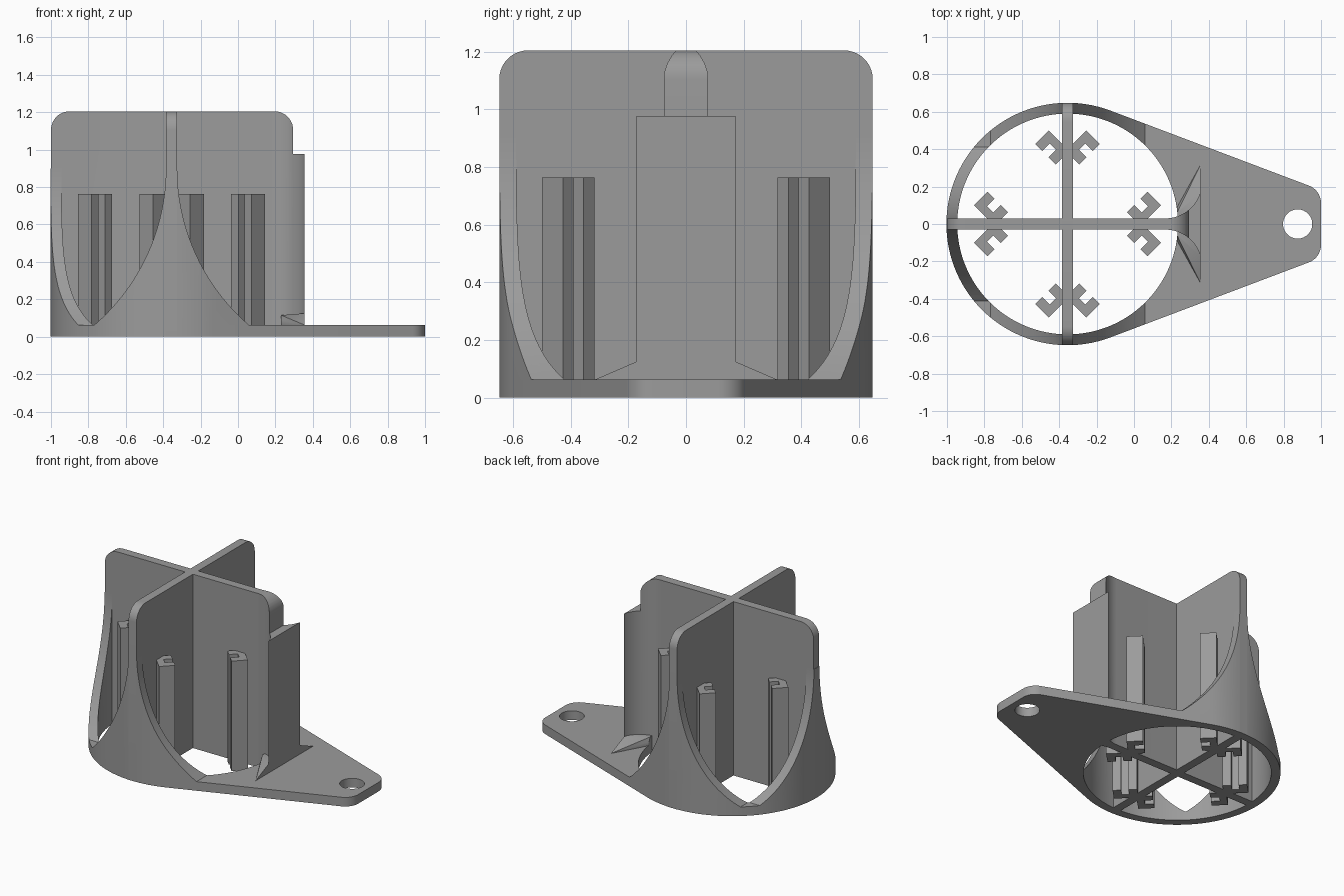
import bpy, bmesh, math

if "Cube" in bpy.data.objects:
    bpy.data.objects.remove(bpy.data.objects["Cube"])

CX, R_OUT, R_IN = -0.355, 0.648, 0.59     # cup centre and radii
PLATE, TOP, HALF = 0.063, 1.205, 0.03     # plate thickness, full height, half wall

grey = bpy.data.materials.new("plain grey")
grey.diffuse_color = (0.33, 0.33, 0.33, 1)
grey.use_nodes = True
grey.node_tree.nodes["Principled BSDF"].inputs["Base Color"].default_value = grey.diffuse_color


def arc(cx, cy, r, a0, a1, n):
    """Points on an arc, angles in degrees."""
    return [(cx + r * math.cos(math.radians(a0 + (a1 - a0) * i / n)),
             cy + r * math.sin(math.radians(a0 + (a1 - a0) * i / n))) for i in range(n + 1)]


def to_object(name, bm):
    bmesh.ops.recalc_face_normals(bm, faces=bm.faces)
    me = bpy.data.meshes.new(name)
    bm.to_mesh(me)
    bm.free()
    me.materials.append(grey)
    ob = bpy.data.objects.new(name, me)
    bpy.context.collection.objects.link(ob)
    return ob


def prism(name, pts, lo, hi, axis="z"):
    """Extrude a 2D outline along an axis between lo and hi."""
    place = {"z": lambda a, b, t: (a, b, t),
             "y": lambda a, b, t: (a, t, b),
             "x": lambda a, b, t: (t, a, b)}[axis]
    bm = bmesh.new()
    low = [bm.verts.new(place(a, b, lo)) for a, b in pts]
    high = [bm.verts.new(place(a, b, hi)) for a, b in pts]
    bm.faces.new(low)
    bm.faces.new(high)
    for i in range(len(pts)):
        j = (i + 1) % len(pts)
        bm.faces.new((low[i], low[j], high[j], high[i]))
    return to_object(name, bm)


def boolean(ob, tool, operation):
    mod = ob.modifiers.new("cut", "BOOLEAN")
    mod.object, mod.operation, mod.solver = tool, operation, "EXACT"
    bpy.context.view_layer.objects.active = ob
    bpy.ops.object.modifier_apply(modifier=mod.name)
    bpy.data.objects.remove(tool)


def mirrored(half):
    """Close an outline by mirroring its second coordinate."""
    return half + [(a, -b) for a, b in reversed(half)]


def hole(r, x):
    return prism("cutter", arc(x, 0, r, 0, 360, 128)[:-1], -0.1, 1.5)


# Teardrop footprint: round cup tapering along tangents to a rounded tab
TILT = math.degrees(math.atan(0.378))
nx, ny = math.sin(math.radians(TILT)), math.cos(math.radians(TILT))
tab_y = (R_OUT - 0.1 - nx * (0.9 - CX)) / ny
footprint = arc(CX, 0, R_OUT, 90 - TILT, 270 + TILT, 110)
footprint += arc(0.9, -tab_y, 0.1, 270 + TILT, 360, 10)
footprint += arc(0.9, tab_y, 0.1, 0, 90 - TILT, 10)

# Base plate with cup opening and screw hole
base = prism("base_plate", footprint, 0, PLATE)
boolean(base, hole(R_IN, CX), "DIFFERENCE")
boolean(base, hole(0.078, 0.875), "DIFFERENCE")

# Shell supports: cup wall trimmed to flared shapes that narrow upward
RAD, Z_TAN = 1.107, 0.9
flare = []
for i in range(29):
    z = PLATE + (Z_TAN - PLATE) * i / 28
    flare.append((HALF + RAD - math.sqrt(RAD ** 2 - (Z_TAN - z) ** 2), z))


def support(name, centre, lo, hi, axis):
    shell = prism(name, footprint, 0, 1.3)
    boolean(shell, hole(R_IN, CX), "DIFFERENCE")
    outline = [(centre + w, z) for w, z in flare] + [(centre - w, z) for w, z in reversed(flare)]
    boolean(shell, prism("cutter", outline, lo, hi, axis), "INTERSECT")


support("front_support", CX, -1, 0, "y")
support("back_support", CX, 0, 1, "y")
support("left_support", 0, -1.2, CX, "x")

# Cross wall running front to back, with rounded upper corners
c = 0.1
side = [(R_OUT, 0)] + arc(R_OUT - c, TOP - c, c, 0, 90, 10)
prism("cross_wall_y", side + [(-a, b) for a, b in reversed(side)], CX - HALF, CX + HALF, "x")

# Cross wall running left to right, flaring into a column at the right end
f = 0.195
plan = [(-1.0, HALF)] + arc(0.168, HALF + f, f, -90, -16, 16)
plan = [p for p in plan if p[0] < 0.354] + [(0.355, 0.172)]
wall = prism("cross_wall_x", mirrored(plan), -0.1, 1.3)
profile = [(-1.0, 0), (0.236, 0), (0.236, 0.03), (0.355, 0.03), (0.355, 0.977), (0.295, 0.977)]
profile += arc(0.295 - c, TOP - c, c, 0, 90, 10) + arc(-1.0 + c, TOP - c, c, 90, 180, 10)
boolean(wall, prism("cutter", profile, -1, 1, "y"), "INTERSECT")

# Sloped foot on both sides of the column
for name, s in (("foot_front", -1), ("foot_back", 1)):
    bm = bmesh.new()
    for x, y, z in ((0.23, 0.02, 0.03), (0.23, 0.09, 0.03), (0.355, 0.02, 0.03), (0.355, 0.315, 0.03),
                    (0.23, 0.09, PLATE), (0.355, 0.315, PLATE), (0.355, 0.172, 0.125),
                    (0.355, 0.02, 0.125), (0.23, 0.06, 0.115), (0.23, 0.02, 0.115)):
        bm.verts.new((x, s * y, z))
    bmesh.ops.convex_hull(bm, input=bm.verts)
    foot = to_object(name, bm)
    boolean(foot, hole(R_IN, CX), "DIFFERENCE")

# Diagonal slotted rails, a facing pair in each quadrant
k = math.sqrt(0.5)
slot = [(-0.675, -0.534), (-0.675, -0.431), (-0.622, -0.431), (-0.622, -0.488),
        (-0.575, -0.488), (-0.575, -0.431), (-0.52, -0.431), (-0.52, -0.534)]
rail = [((u + v) * k - CX, (v - u) * k) for u, v in slot]
for sx in (1, -1):
    for sy in (1, -1):
        prism("slot_rail_side", [(CX + sx * a, sy * b) for a, b in rail], 0, 0.763)
        prism("slot_rail_end", [(CX + sx * b, sy * a) for a, b in rail], 0, 0.763)

# Smooth curved faces, keep edges sharp
for ob in bpy.data.objects:
    bpy.ops.object.select_all(action="DESELECT")
    ob.select_set(True)
    bpy.context.view_layer.objects.active = ob
    bpy.ops.object.shade_smooth_by_angle(angle=math.radians(30))
